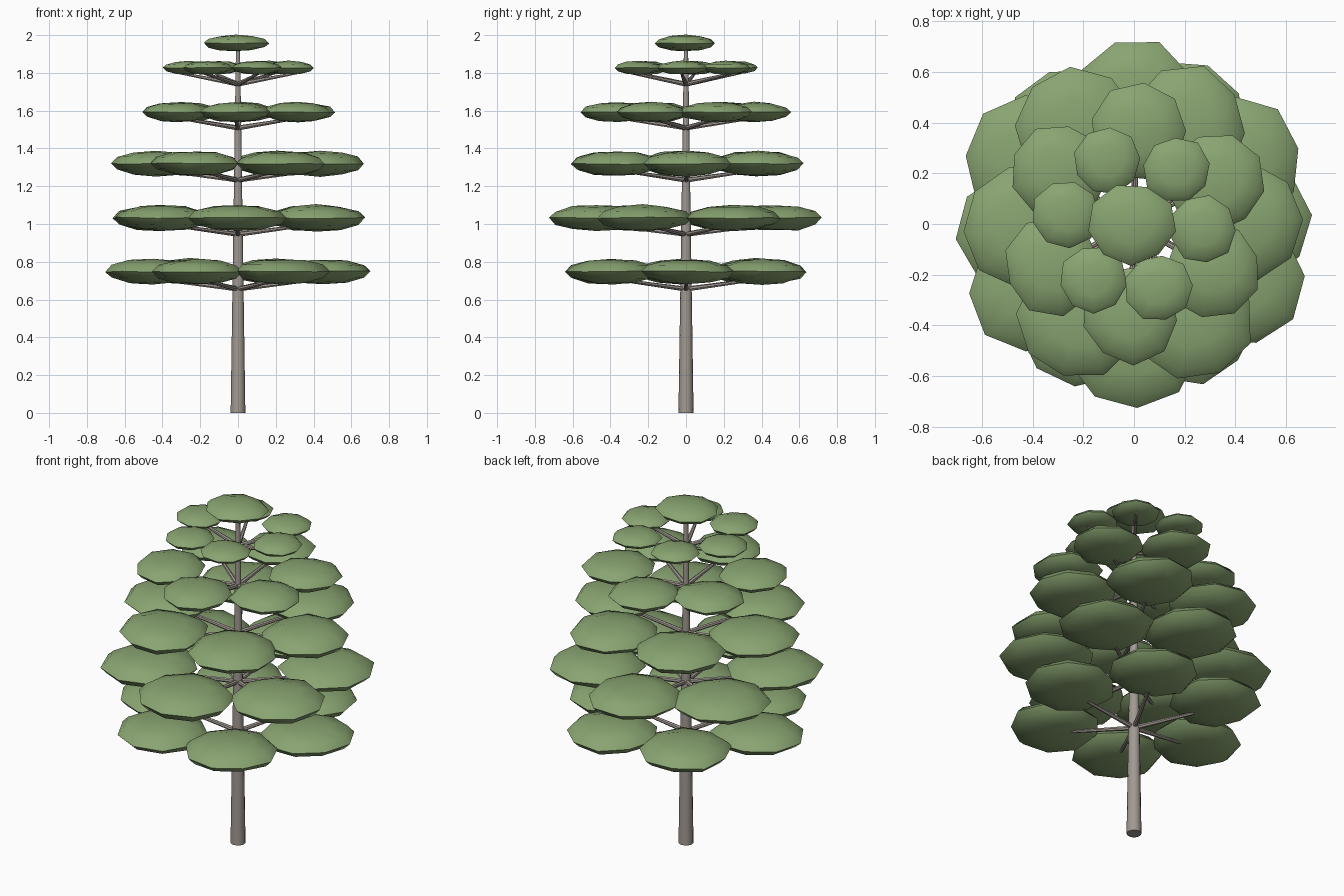
import bpy, bmesh, math, random
from mathutils import Vector, Matrix

if "Cube" in bpy.data.objects:
    bpy.data.objects.remove(bpy.data.objects["Cube"])

random.seed(4)


def material(name, rgb):
    m = bpy.data.materials.new(name)
    m.diffuse_color = (*rgb, 1)
    m.use_nodes = True
    m.node_tree.nodes["Principled BSDF"].inputs["Base Color"].default_value = m.diffuse_color
    return m


LEAF = material("leaf green", (0.25, 0.37, 0.165))
BARK = material("grey bark", (0.36, 0.32, 0.29))


def finish(name, bm, mat, angle):
    mesh = bpy.data.meshes.new(name)
    bm.to_mesh(mesh)
    bm.free()
    mesh.materials.append(mat)
    ob = bpy.data.objects.new(name, mesh)
    bpy.context.collection.objects.link(ob)
    bpy.ops.object.select_all(action='DESELECT')
    ob.select_set(True)
    bpy.context.view_layer.objects.active = ob
    bpy.ops.object.shade_smooth_by_angle(angle=math.radians(angle))
    return ob


def tapered_rod(name, start, end, r1, r2, sides):
    start, end = Vector(start), Vector(end)
    axis = end - start
    bm = bmesh.new()
    bmesh.ops.create_cone(bm, cap_ends=True, segments=sides, radius1=r1,
                          radius2=r2, depth=axis.length)
    turn = axis.to_track_quat('Z', 'Y').to_matrix().to_4x4()
    bm.transform(Matrix.Translation((start + end) / 2) @ turn)
    return finish(name, bm, BARK, 50)


def leaf_pad(name, centre, rx, ry, half_height):
    """Flattened, slightly uneven low-poly lens."""
    bm = bmesh.new()
    bmesh.ops.create_uvsphere(bm, u_segments=9, v_segments=6, radius=1)
    bm.transform(Matrix.Rotation(random.uniform(0, math.tau), 4, 'Z'))
    wobble = {}
    for v in bm.verts:
        key = round(math.atan2(v.co.y, v.co.x), 2)
        s = wobble.setdefault(key, random.uniform(0.97, 1.07))
        v.co = Vector((v.co.x * s * rx, v.co.y * s * ry,
                       v.co.z * half_height * random.uniform(0.96, 1.02)
                       + random.uniform(-0.06, 0.06) * half_height))
    bm.transform(Matrix.Translation(centre))
    return finish(name, bm, LEAF, 70)


# Trunk
tapered_rod("trunk", (0, 0, 0), (0, 0, 1.94), 0.04, 0.011, 14)

# Tiers: pad height, ring radius, pad radius, half height, first angle, branch base
TIERS = [
    (0.748, 0.45, 0.24, 0.068, 2, 0.655),
    (1.032, 0.475, 0.25, 0.07, 31, 0.945),
    (1.320, 0.435, 0.235, 0.067, 0, 1.232),
    (1.592, 0.36, 0.188, 0.053, 27, 1.508),
    (1.827, 0.27, 0.13, 0.036, -6, 1.74),
]
for t, (z, ring, pad, half, first, base) in enumerate(TIERS, 1):
    for k in range(6):
        a = math.radians(first + 60 * k + random.uniform(-3, 3))
        c, s = math.cos(a), math.sin(a)
        tapered_rod(f"branch_{t}_{k}", (0, 0, base),
                    ((ring + 0.05) * c, (ring + 0.05) * s, base + 0.06),
                    0.0135, 0.006, 7)
        leaf_pad(f"leaf_pad_{t}_{k}", (ring * c, ring * s, z), pad, pad, half)

# Crown pad
leaf_pad("crown_pad", (-0.01, 0, 1.957), 0.17, 0.156, 0.043)
